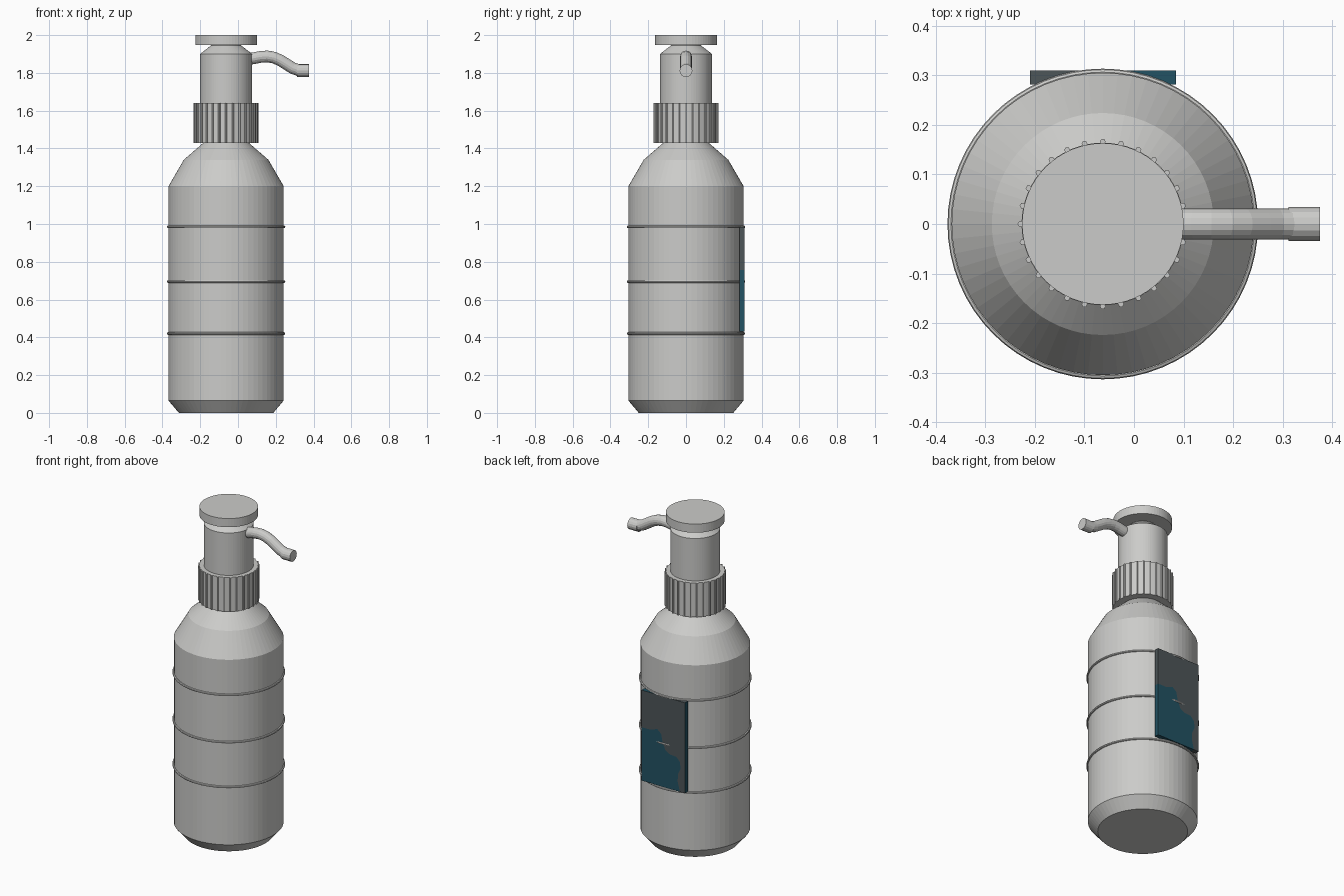
import bpy, bmesh, math
from mathutils import Vector

if "Cube" in bpy.data.objects:
    bpy.data.objects.remove(bpy.data.objects["Cube"])

CX = -0.063  # bottle axis


def material(name, rgb):
    m = bpy.data.materials.new(name)
    m.diffuse_color = (*rgb, 1)
    m.use_nodes = True
    m.node_tree.nodes["Principled BSDF"].inputs["Base Color"].default_value = m.diffuse_color
    return m


grey = material("light_grey", (0.60, 0.60, 0.585))
teal = material("deep_teal", (0.016, 0.085, 0.125))
slate = material("dark_slate", (0.075, 0.092, 0.098))


def finish(name, bm, mats):
    bmesh.ops.recalc_face_normals(bm, faces=bm.faces[:])
    me = bpy.data.meshes.new(name)
    bm.to_mesh(me)
    bm.free()
    for m in mats:
        me.materials.append(m)
    ob = bpy.data.objects.new(name, me)
    bpy.context.collection.objects.link(ob)
    return ob


def skin(bm, loops, closed=False):
    n = len(loops[0])
    pairs = list(zip(loops, loops[1:])) + ([(loops[-1], loops[0])] if closed else [])
    for a, b in pairs:
        for i in range(n):
            j = (i + 1) % n
            bm.faces.new((a[i], a[j], b[j], b[i]))
    if not closed:
        bm.faces.new(loops[0])
        bm.faces.new(loops[-1])


def lathe(name, profile, sides=64, closed=False):
    bm = bmesh.new()
    loops = [[bm.verts.new((CX + r * math.cos(2 * math.pi * i / sides),
                            r * math.sin(2 * math.pi * i / sides), z))
              for i in range(sides)] for r, z in profile]
    skin(bm, loops, closed)
    return finish(name, bm, [grey])


# Bottle, collar, pump
lathe("bottle_body", [(0.25, 0), (0.305, 0.065), (0.305, 1.2), (0.224, 1.34),
                      (0.12, 1.43), (0.12, 1.46)])
lathe("collar", [(0.164, 1.43), (0.164, 1.64)])
lathe("pump_stem", [(0.138, 1.63), (0.138, 1.9), (0.08, 1.945), (0.08, 1.96)])
lathe("pump_cap", [(0.163, 1.947), (0.163, 2.0)])

# Raised bands around the body
for k, z in enumerate((0.42, 0.695, 0.985)):
    lathe(f"body_band_{k + 1}",
          [(0.3065 + 0.007 * math.cos(a * math.pi / 4), z + 0.007 * math.sin(a * math.pi / 4))
           for a in range(8)], closed=True)

# Grip ribs on the collar
bm = bmesh.new()
for k in range(28):
    a = 2 * math.pi * k / 28
    c = Vector((CX + 0.166 * math.cos(a), 0.166 * math.sin(a), 0))
    skin(bm, [[bm.verts.new(c + Vector((0.006 * math.cos(t * math.pi / 3),
                                        0.006 * math.sin(t * math.pi / 3), z)))
               for t in range(6)] for z in (1.43, 1.64)])
finish("collar_ribs", bm, [grey])


# Spout: tube swept along a path in the xz plane
def tube(name, path, radius, sides=16):
    bm = bmesh.new()
    pts = [Vector((x, 0, z)) for x, z in path]
    loops = []
    for i, p in enumerate(pts):
        d = (pts[min(i + 1, len(pts) - 1)] - pts[max(i - 1, 0)]).normalized()
        up = Vector((-d.z, 0, d.x))
        loops.append([bm.verts.new(p + radius * (math.cos(t) * up + math.sin(t) * Vector((0, 1, 0))))
                      for t in (2 * math.pi * s / sides for s in range(sides))])
    skin(bm, loops)
    return finish(name, bm, [grey])


tube("spout", [(0.04, 1.872), (0.08, 1.877), (0.12, 1.885), (0.155, 1.887), (0.19, 1.881),
               (0.225, 1.866), (0.26, 1.844), (0.29, 1.825), (0.33, 1.811)], 0.031)
tube("spout_tip", [(0.312, 1.812), (0.375, 1.812)], 0.034)

# Rear label: two interlocking plates with a wavy border
X0, X1, Z0, Z1, Y0, Y1 = -0.21, 0.085, 0.43, 0.985, 0.282, 0.3095
wave = [(0, 0.59), (0.2, 0.59), (0.36, 0.62), (0.45, 0.58), (0.48, 0.5), (0.55, 0.41),
        (0.66, 0.38), (0.8, 0.375), (0.88, 0.33), (0.9, 0.26), (0.84, 0.19), (0.83, 0.11), (0.88, 0)]


def label_plate(name, outline, index):
    bm = bmesh.new()
    loops = [[bm.verts.new((X1 + (X0 - X1) * u, y, Z0 + (Z1 - Z0) * v)) for u, v in outline]
             for y in (Y0, Y1)]
    skin(bm, loops)
    bmesh.ops.recalc_face_normals(bm, faces=bm.faces[:])
    for f in bm.faces:
        f.normal_update()
        c = f.calc_center_median()
        rim_teal = f.normal.x < -0.9 and c.x < X0 + 0.001 or f.normal.z > 0.9 and c.x > CX and c.z > Z1 - 0.001
        f.material_index = 0 if rim_teal else index
    bmesh.ops.triangulate(bm, faces=[f for f in bm.faces if len(f.verts) > 4])
    finish(name, bm, [teal, slate])


label_plate("label_lower", [(0, 0)] + wave, 0)
label_plate("label_upper", wave + [(1, 0), (1, 1), (0.5, 1), (0, 1)], 1)
